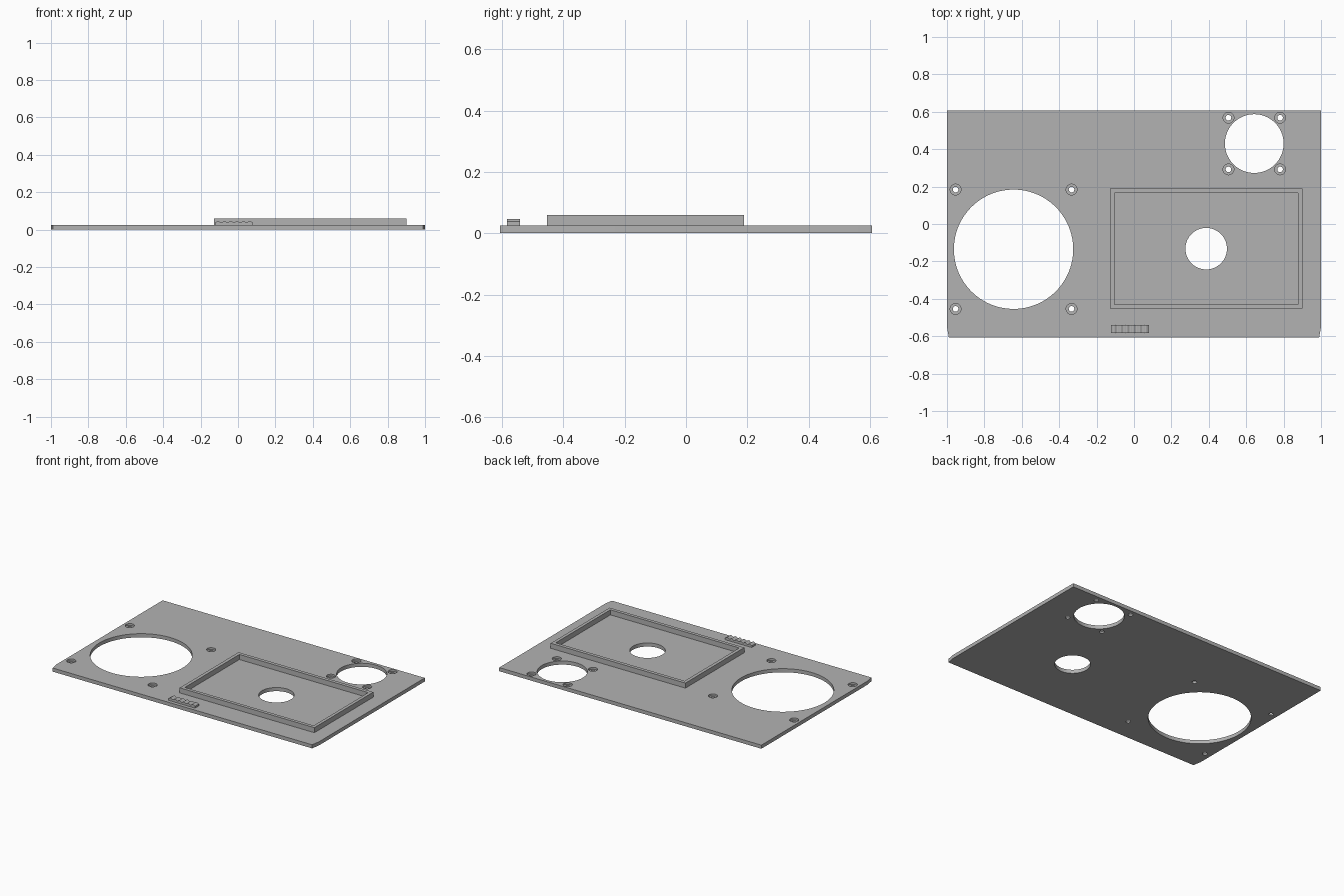
import bpy, bmesh, math
from mathutils import Matrix

old = bpy.data.objects.get("Cube")
if old:
    bpy.data.objects.remove(old, do_unlink=True)

grey = bpy.data.materials.new("plain grey")
grey.use_nodes = True
colour = (0.45, 0.45, 0.45, 1)
grey.diffuse_color = colour
grey.node_tree.nodes["Principled BSDF"].inputs["Base Color"].default_value = colour

THICK = 0.025


def finish(bm, name):
    bmesh.ops.recalc_face_normals(bm, faces=bm.faces)
    mesh = bpy.data.meshes.new(name)
    bm.to_mesh(mesh)
    bm.free()
    mesh.materials.append(grey)
    obj = bpy.data.objects.new(name, mesh)
    bpy.context.collection.objects.link(obj)
    return obj


def extrude_outline(name, points, offset):
    """Fill a closed outline and extrude it along offset."""
    bm = bmesh.new()
    face = bm.faces.new([bm.verts.new(p) for p in points])
    result = bmesh.ops.extrude_face_region(bm, geom=[face], use_keep_orig=True)
    moved = [g for g in result["geom"] if isinstance(g, bmesh.types.BMVert)]
    bmesh.ops.translate(bm, verts=moved, vec=offset)
    return finish(bm, name)


def cylinder_cutter(name, holes, low, high, sides):
    """One helper holding a vertical cylinder for every (x, y, radius)."""
    bm = bmesh.new()
    for x, y, r in holes:
        bmesh.ops.create_cone(
            bm, cap_ends=True, segments=sides, radius1=r, radius2=r,
            depth=high - low, matrix=Matrix.Translation((x, y, (low + high) / 2)))
    obj = finish(bm, name)
    obj.hide_render = True
    obj.hide_viewport = True
    return obj


def cut(obj, cutter):
    mod = obj.modifiers.new(cutter.name, "BOOLEAN")
    mod.operation = "DIFFERENCE"
    mod.solver = "EXACT"
    mod.object = cutter


# Base panel with slightly tapered front corners
half = [(0.99, -0.607), (1, -0.55), (1, 0.607)]
outline = half + [(-x, y) for x, y in reversed(half)]
panel = extrude_outline("panel", [(x, y, 0) for x, y in outline], (0, 0, THICK))

# Large openings: speaker, fan and the hole inside the tray
openings = [(-0.644, -0.135, 0.319), (0.643, 0.43, 0.157), (0.386, -0.132, 0.111)]
cut(panel, cylinder_cutter("opening_cutter", openings, -0.1, 0.1, 96))

# Counterbored screw holes around the speaker and the fan
screws = [(cx + sx * dx, cy + sy * dy)
          for cx, cy, dx, dy in [(-0.644, -0.135, 0.31, 0.319), (0.643, 0.43, 0.138, 0.138)]
          for sx in (-1, 1) for sy in (-1, 1)]
cut(panel, cylinder_cutter("screw_cutter", [(x, y, 0.015) for x, y in screws], -0.1, 0.1, 32))
cut(panel, cylinder_cutter("counterbore_cutter", [(x, y, 0.029) for x, y in screws], 0.012, 0.1, 32))

# Raised rectangular rim of the tray
bm = bmesh.new()
rings = []
for x0, x1, y0, y1 in [(-0.128, 0.9, -0.453, 0.189), (-0.105, 0.878, -0.43, 0.165)]:
    corners = [(x0, y0), (x1, y0), (x1, y1), (x0, y1)]
    rings.append([[bm.verts.new((x, y, z)) for x, y in corners] for z in (THICK, 0.06)])
(outer_low, outer_high), (inner_low, inner_high) = rings
for a, b in [(outer_low, outer_high), (outer_high, inner_high),
             (inner_high, inner_low), (inner_low, outer_low)]:
    for i in range(4):
        j = (i + 1) % 4
        bm.faces.new((a[i], a[j], b[j], b[i]))
finish(bm, "tray_rim")

# Small grip block with a rippled top
left, right, ripples, steps = -0.123, 0.08, 6, 72
wave = []
for i in range(steps + 1):
    t = i / steps
    z = 0.042 - 0.004 * math.cos(t * ripples * math.tau)
    wave.append((left + (right - left) * t, -0.583, z))
base = [(right, -0.583, THICK), (left, -0.583, THICK)]
grip = extrude_outline("grip_block", wave + base, (0, 0.042, 0))

for obj in (panel, grip):
    bpy.ops.object.select_all(action="DESELECT")
    obj.select_set(True)
    bpy.context.view_layer.objects.active = obj
    for mod in list(obj.modifiers):
        bpy.ops.object.modifier_apply(modifier=mod.name)
    bpy.ops.object.shade_smooth_by_angle(angle=math.radians(30))

# Cutters are no longer needed once applied
for obj in [o for o in bpy.data.objects if o.name.endswith("_cutter")]:
    bpy.data.objects.remove(obj, do_unlink=True)
